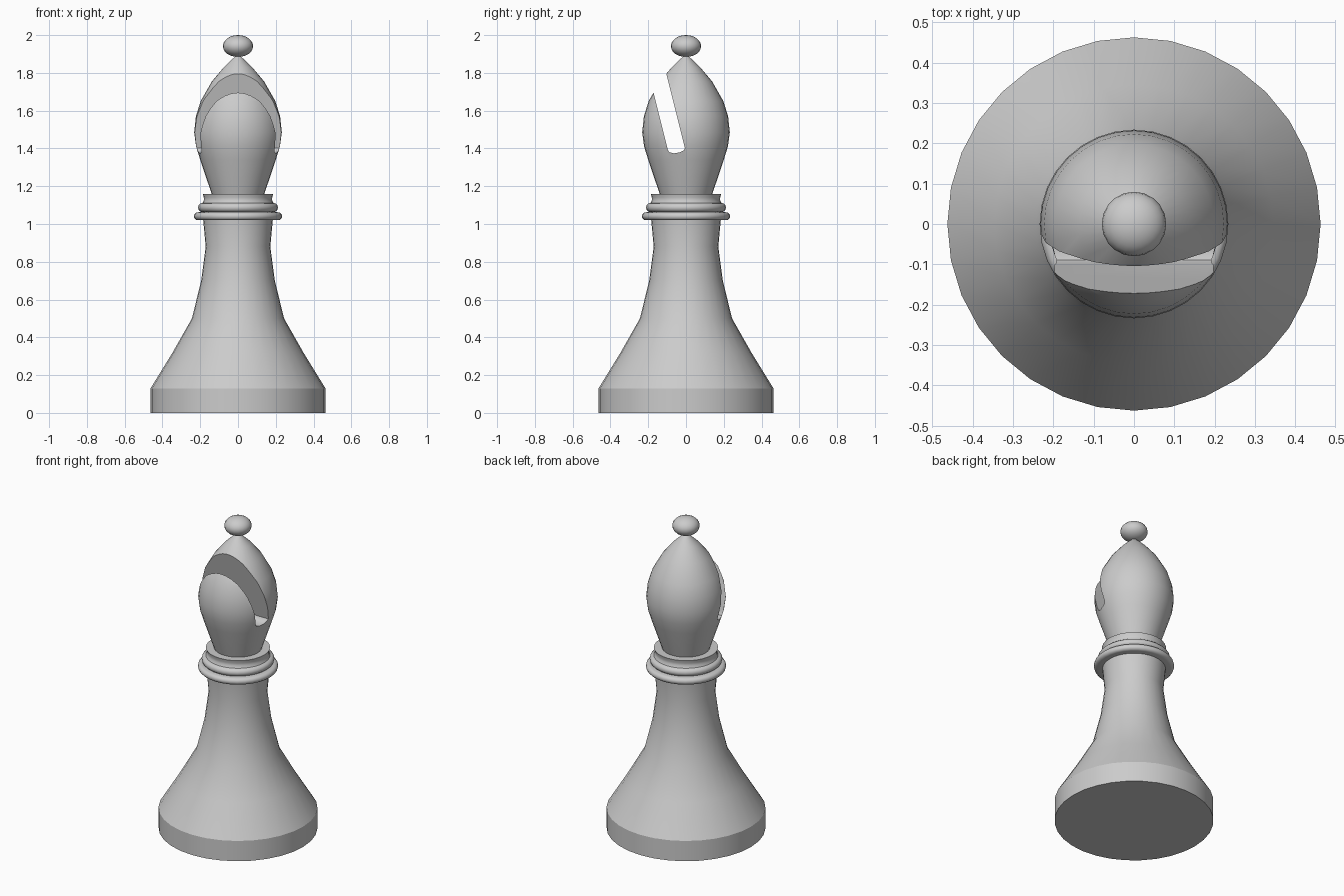
import bpy, bmesh, math

if "Cube" in bpy.data.objects:
    bpy.data.objects.remove(bpy.data.objects["Cube"])

SEGMENTS = 32


def finish(name, bm, angle):
    bmesh.ops.recalc_face_normals(bm, faces=bm.faces)
    mesh = bpy.data.meshes.new(name)
    bm.to_mesh(mesh)
    bm.free()
    obj = bpy.data.objects.new(name, mesh)
    bpy.context.collection.objects.link(obj)
    if angle:
        smooth(obj, angle)
    return obj


def smooth(obj, angle):
    bpy.ops.object.select_all(action='DESELECT')
    obj.select_set(True)
    bpy.context.view_layer.objects.active = obj
    bpy.ops.object.shade_smooth_by_angle(angle=math.radians(angle))


def lathe(name, profile, angle=30):
    """Closed solid of revolution from (radius, z) points, bottom to top."""
    bm = bmesh.new()
    rings = []
    for r, z in profile:
        rings.append([bm.verts.new((r * math.cos(a), r * math.sin(a), z))
                      for a in (2 * math.pi * i / SEGMENTS for i in range(SEGMENTS))])
    for low, high in zip(rings, rings[1:]):
        for i in range(SEGMENTS):
            j = (i + 1) % SEGMENTS
            bm.faces.new((low[i], low[j], high[j], high[i]))
    bm.faces.new(rings[0][::-1])
    bm.faces.new(rings[-1])
    return finish(name, bm, angle)


def bead(r, z, radius, steps=6):
    """Half-round moulding bulging outward from radius r."""
    return [(r + radius * math.cos(t), z + radius * math.sin(t))
            for t in (-math.pi / 2 + math.pi * i / steps for i in range(steps + 1))]


# Base and flared stem
lathe("body", [(0.463, 0), (0.463, 0.13), (0.346, 0.32), (0.244, 0.5),
               (0.195, 0.70), (0.171, 0.88), (0.185, 1.03)], 29)

# Collar: two rounded rings and a small flared cup
lathe("collar", [(0.16, 1.02)] + bead(0.213, 1.041, 0.021) + bead(0.188, 1.087, 0.024)
      + [(0.181, 1.125), (0.181, 1.14), (0.187, 1.16)], 45)

# Head
head = lathe("head", [(0.136, 1.15), (0.17, 1.25), (0.2, 1.34), (0.222, 1.41),
                      (0.232, 1.485), (0.223, 1.57), (0.198, 1.65),
                      (0.138, 1.755), (0.075, 1.83), (0.012, 1.89)], 0)

# Slanted slot with a rounded bottom, cut through the front of the head
bm = bmesh.new()
slot = [(-0.135, 1.92), (-0.228, 1.92), (-0.097, 1.395), (-0.089, 1.38),
        (-0.065, 1.374), (-0.03, 1.38), (-0.012, 1.39), (-0.006, 1.402)]
left = [bm.verts.new((-0.4, y, z)) for y, z in slot]
right = [bm.verts.new((0.4, y, z)) for y, z in slot]
bm.faces.new(left)
bm.faces.new(right[::-1])
for i in range(len(slot)):
    j = (i + 1) % len(slot)
    bm.faces.new((left[i], left[j], right[j], right[i]))
cutter = finish("slot_cutter", bm, 0)

cut = head.modifiers.new("slot", 'BOOLEAN')
cut.operation = 'DIFFERENCE'
cut.solver = 'EXACT'
cut.object = cutter
bpy.ops.object.select_all(action='DESELECT')
head.select_set(True)
bpy.context.view_layer.objects.active = head
bpy.ops.object.modifier_apply(modifier=cut.name)
bpy.data.objects.remove(cutter, do_unlink=True)
smooth(head, 35)

# Flattened knob on top
bpy.ops.mesh.primitive_uv_sphere_add(segments=20, ring_count=12, radius=1, location=(0, 0, 1.942))
knob = bpy.context.object
knob.name = "knob"
knob.scale = (0.08, 0.08, 0.058)
smooth(knob, 60)
